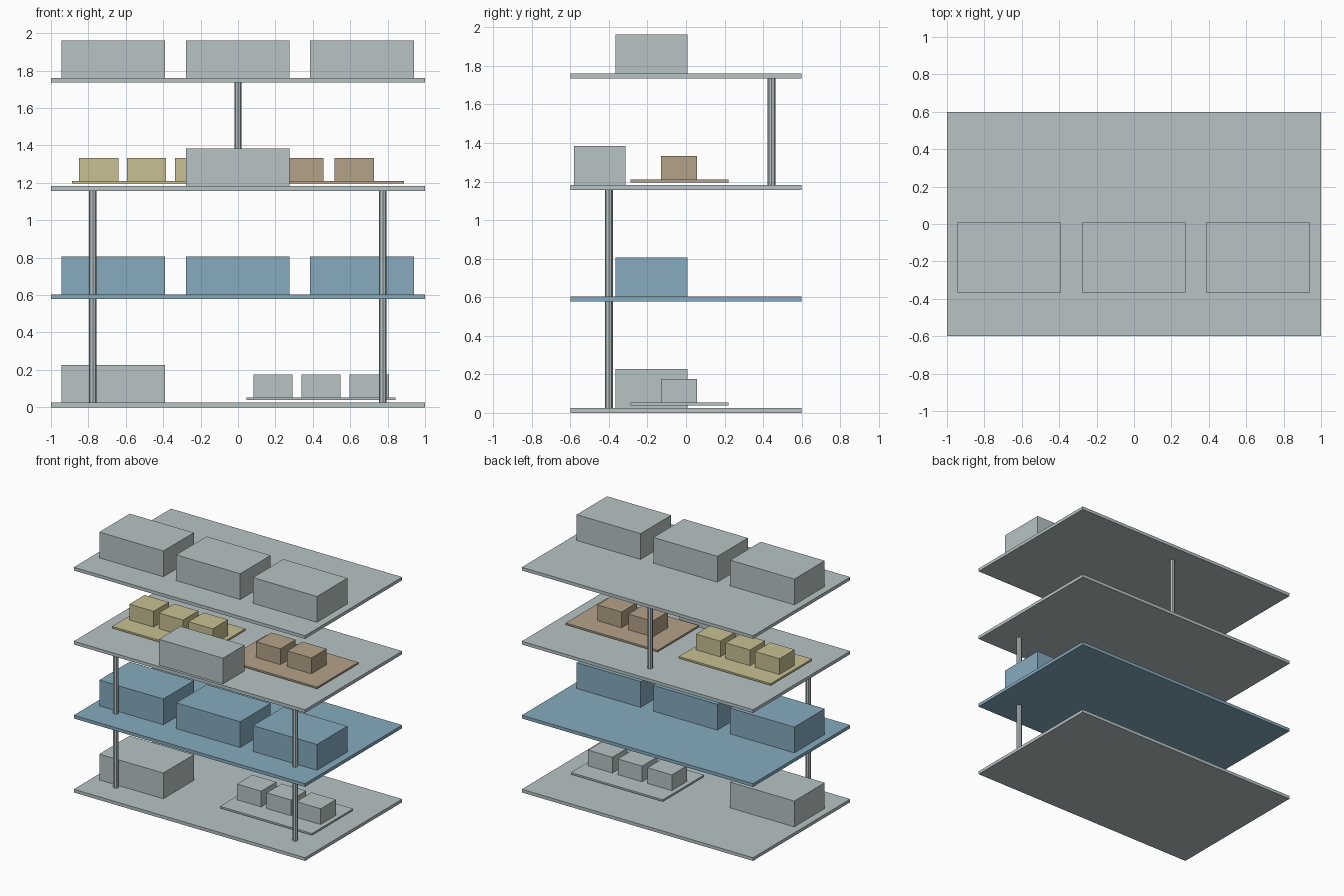
import bpy, bmesh
from mathutils import Matrix

if "Cube" in bpy.data.objects:
    bpy.data.objects.remove(bpy.data.objects["Cube"])


def lin(c):
    c /= 255
    return c / 12.92 if c <= 0.04045 else ((c + 0.055) / 1.055) ** 2.4


def material(name, rgb):
    m = bpy.data.materials.new(name)
    m.diffuse_color = (*[lin(c) for c in rgb], 1)
    m.use_nodes = True
    m.node_tree.nodes["Principled BSDF"].inputs["Base Color"].default_value = m.diffuse_color
    return m


GREY = material("pale grey", (184, 196, 197))
BLUE = material("soft blue", (134, 171, 191))
YELLOW = material("straw yellow", (200, 192, 146))
BROWN = material("tan brown", (180, 162, 136))


def finish(name, bm, mat):
    mesh = bpy.data.meshes.new(name)
    bm.to_mesh(mesh)
    bm.free()
    mesh.materials.append(mat)
    ob = bpy.data.objects.new(name, mesh)
    bpy.context.collection.objects.link(ob)
    return ob


def box(name, x, y, z, mat):
    """Box from (min, max) pairs."""
    bm = bmesh.new()
    size = [b - a for a, b in (x, y, z)]
    mid = [(a + b) / 2 for a, b in (x, y, z)]
    bmesh.ops.create_cube(bm, size=1, matrix=Matrix.Translation(mid) @ Matrix.Diagonal((*size, 1)))
    return finish(name, bm, mat)


def post(name, x, y, z0, z1):
    bm = bmesh.new()
    bmesh.ops.create_cone(bm, cap_ends=True, segments=8, radius1=0.02, radius2=0.02,
                          depth=z1 - z0, matrix=Matrix.Translation((x, y, (z0 + z1) / 2)))
    return finish(name, bm, GREY)


STEP, THICK = 0.5785, 0.025
floor = [i * STEP for i in range(4)]
top = [z + THICK for z in floor]


def large_block(name, x, level, mat, y=(-0.367, 0.009)):
    box(name, (x - 0.277, x + 0.277), y, (top[level], top[level] + 0.2015), mat)


def tray(name, x, level, offsets, mat):
    """Raised tray carrying a row of small blocks."""
    z = floor[level]
    box(name, (x - 0.398, x + 0.398), (-0.289, 0.22), (z + 0.039, z + 0.053), mat)
    for i, d in enumerate(offsets):
        box(f"{name}_block_{i + 1}", (x + d - 0.105, x + d + 0.105), (-0.13, 0.058),
            (z + 0.053, z + 0.176), mat)


# Four shelves
for i, z in enumerate(floor):
    box(f"shelf_{i + 1}", (-1, 1), (-0.6, 0.6), (z, top[i]), BLUE if i == 1 else GREY)

# Large blocks: full rows on levels 2 and 4, singles on levels 1 and 3
for level, mat in ((1, BLUE), (3, GREY)):
    for i, x in enumerate((-0.666, -0.001, 0.663)):
        large_block(f"level_{level + 1}_large_block_{i + 1}", x, level, mat)
large_block("level_1_large_block", -0.666, 0, GREY)
large_block("level_3_front_block", -0.001, 2, GREY, (-0.58, -0.314))

# Trays with small blocks
tray("grey_tray", 0.444, 0, (-0.257, 0, 0.257), GREY)
tray("yellow_tray", -0.489, 2, (-0.255, 0, 0.257), YELLOW)
tray("brown_tray", 0.489, 2, (-0.136, 0.132), BROWN)

# Posts: front pairs on the two lower levels, one rear post above
for level in (0, 1):
    for side, x in (("left", -0.776), ("right", 0.774)):
        post(f"{side}_post_{level + 1}", x, -0.4, top[level], floor[level + 1])
post("rear_post", 0, 0.444, top[2], floor[3])
